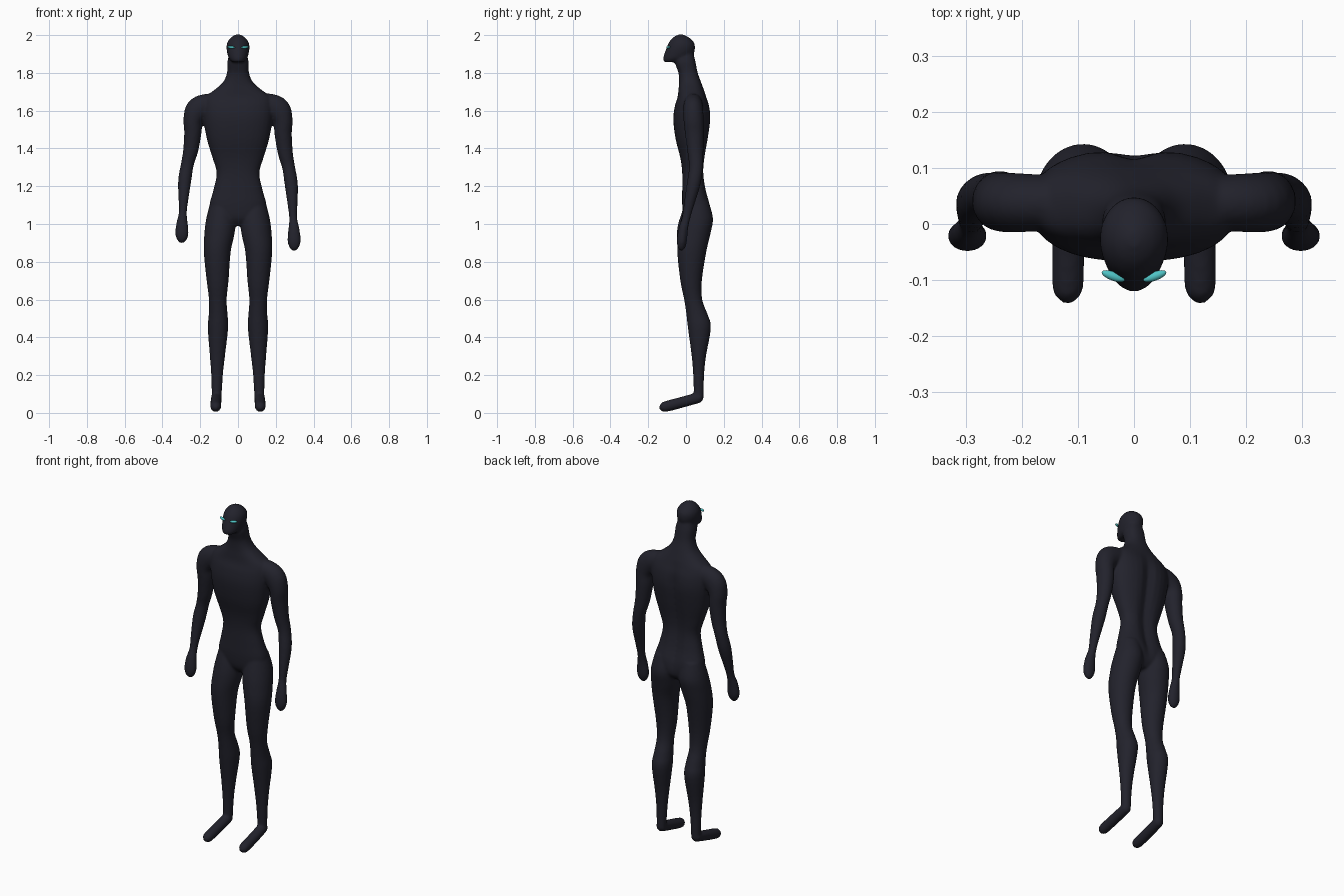
import bpy, bmesh, math
from mathutils import Vector

cube = bpy.data.objects.get("Cube")
if cube:
    bpy.data.objects.remove(cube, do_unlink=True)


def material(name, rgb):
    m = bpy.data.materials.new(name)
    m.use_nodes = True
    m.diffuse_color = (*rgb, 1)
    bsdf = m.node_tree.nodes["Principled BSDF"]
    bsdf.inputs["Base Color"].default_value = (*rgb, 1)
    bsdf.inputs["Roughness"].default_value = 0.7
    return m


def spline(rows, steps=4):
    """Catmull-Rom through rows of numbers."""
    out = []
    for i in range(len(rows) - 1):
        p0, p1 = rows[max(i - 1, 0)], rows[i]
        p2, p3 = rows[i + 1], rows[min(i + 2, len(rows) - 1)]
        for s in range(steps):
            t = s / steps
            out.append([0.5 * (2 * b + (c - a) * t + (2 * a - 5 * b + 4 * c - d) * t * t
                               + (3 * b - a - 3 * c + d) * t ** 3)
                        for a, b, c, d in zip(p0, p1, p2, p3)])
    out.append(list(rows[-1]))
    return out


def skin(bm, rings):
    """Bridge a list of point rings into a closed tube."""
    loops = [[bm.verts.new(p) for p in ring] for ring in rings]
    n = len(loops[0])
    for lo, hi in zip(loops, loops[1:]):
        for i in range(n):
            j = (i + 1) % n
            bm.faces.new((lo[i], lo[j], hi[j], hi[i]))
    bm.faces.new(loops[0])
    bm.faces.new(loops[-1])


def unit_ring(power=2, n=32):
    for i in range(n):
        a = math.tau * i / n
        c, s = math.cos(a), math.sin(a)
        yield (math.copysign(abs(c) ** (2 / power), c),
               math.copysign(abs(s) ** (2 / power), s))


def stack(bm, rows, power=2, groove=0):
    """Level sections: height, centre x, half width, front y, back y."""
    rings = []
    for z, cx, hw, front, back in spline(rows):
        ring = []
        fade = max(0, min(1, (z - 1.0) * 8, (1.7 - z) * 8))
        for u, v in unit_ring(power):
            x, y = u * hw, (front + back) / 2 + v * (back - front) / 2
            if v > 0:
                y -= groove * fade * math.exp(-(x / 0.035) ** 2)
            ring.append((cx + x, y, z))
        rings.append(ring)
    skin(bm, rings)


def tube(bm, rows, ref):
    """Sections square to a path: x, y, z, radius across, radius along ref."""
    pts = spline(rows)
    rings = []
    for i, (x, y, z, a, b) in enumerate(pts):
        t = Vector(pts[min(i + 1, len(pts) - 1)][:3]) - Vector(pts[max(i - 1, 0)][:3])
        side = ref.cross(t).normalized()
        other = t.cross(side).normalized()
        rings.append([Vector((x, y, z)) + side * u * a + other * v * b
                      for u, v in unit_ring(n=24)])
    skin(bm, rings)


body = bmesh.new()

# Torso and neck
stack(body, [(.99, 0, .06, .02, .09), (1.03, 0, .13, -.01, .125), (1.1, 0, .15, -.02, .13),
             (1.18, 0, .13, -.02, .11), (1.27, 0, .113, -.02, .098), (1.35, 0, .135, -.03, .103),
             (1.45, 0, .165, -.055, .12), (1.55, 0, .182, -.067, .133), (1.62, 0, .185, -.06, .127),
             (1.67, 0, .175, -.045, .11), (1.71, 0, .125, -.04, .095), (1.75, 0, .08, -.037, .08),
             (1.8, 0, .058, -.04, .062), (1.86, 0, .056, -.06, .05), (1.9, 0, .045, -.05, .04)],
      power=2.4, groove=.02)

# Head with jutting chin
stack(body, [(1.857, 0, .03, -.117, -.04), (1.875, 0, .047, -.121, .01), (1.9, 0, .056, -.115, .04),
             (1.935, 0, .061, -.102, .048), (1.963, 0, .056, -.09, .041),
             (1.988, 0, .037, -.068, .015), (2.003, 0, .012, -.04, -.015)])

for side in (1, -1):
    # Leg
    stack(body, [(z, side * cx, hw, f, b) for z, cx, hw, f, b in (
        (1.12, .085, .06, 0, .12), (1.03, .09, .078, -.025, .143), (.95, .098, .08, -.04, .13),
        (.85, .11, .071, -.046, .107), (.7, .108, .058, -.03, .084), (.6, .107, .047, -.01, .086),
        (.52, .105, .05, .002, .115), (.45, .106, .054, .01, .132), (.3, .109, .04, .03, .106),
        (.2, .111, .031, .038, .096), (.08, .113, .026, .042, .093))])
    # Foot
    tube(body, [(side * x, y, z, r, r) for x, y, z, r in (
        (.113, .091, .084, .01), (.113, .082, .083, .022), (.114, .065, .08, .028),
        (.117, -.03, .054, .029), (.118, -.11, .033, .028), (.118, -.13, .028, .02),
        (.118, -.141, .026, .008))], Vector((1, 0, 0)))
    # Shoulder, arm and hand; the right arm hangs slightly higher
    drop = 1 if side > 0 else .945
    tube(body, [(side * x, y, 1.6 - (1.6 - z) * drop, a, b) for x, y, z, a, b in (
        (.06, .04, 1.635, .05, .045), (.155, .038, 1.632, .06, .05), (.213, .038, 1.605, .065, .053),
        (.238, .04, 1.55, .051, .053), (.239, .045, 1.48, .046, .05), (.25, .05, 1.38, .04, .042),
        (.268, .053, 1.3, .034, .037), (.282, .04, 1.21, .035, .036), (.289, .015, 1.1, .026, .027),
        (.292, 0, 1.03, .021, .022), (.296, -.015, .97, .03, .025), (.297, -.022, .91, .035, .027),
        (.297, -.024, .875, .024, .019), (.297, -.024, .858, .008, .006))], Vector((0, 1, 0)))

bmesh.ops.recalc_face_normals(body, faces=body.faces)
mesh = bpy.data.meshes.new("body")
body.to_mesh(mesh)
body.free()
mesh.materials.append(material("near_black_blue", (.016, .016, .025)))
mesh.shade_smooth()
body_obj = bpy.data.objects.new("body", mesh)
bpy.context.collection.objects.link(body_obj)

# Fuse the parts into one soft skin
fuse = body_obj.modifiers.new("fuse", "REMESH")
fuse.mode = "VOXEL"
fuse.voxel_size = .007
fuse.use_smooth_shade = True
soften = body_obj.modifiers.new("soften", "SMOOTH")
soften.factor = .5
soften.iterations = 5

# Slim glowing eyes
teal = material("teal", (.08, .55, .56))
for side, name in ((1, "left_eye"), (-1, "right_eye")):
    bpy.ops.mesh.primitive_uv_sphere_add(segments=16, ring_count=8, radius=1,
                                         location=(side * .037, -.093, 1.936),
                                         rotation=(0, side * -.08, side * .35))
    eye = bpy.context.object
    eye.name = name
    eye.scale = (.022, .008, .007)
    eye.data.materials.append(teal)
    eye.data.shade_smooth()
